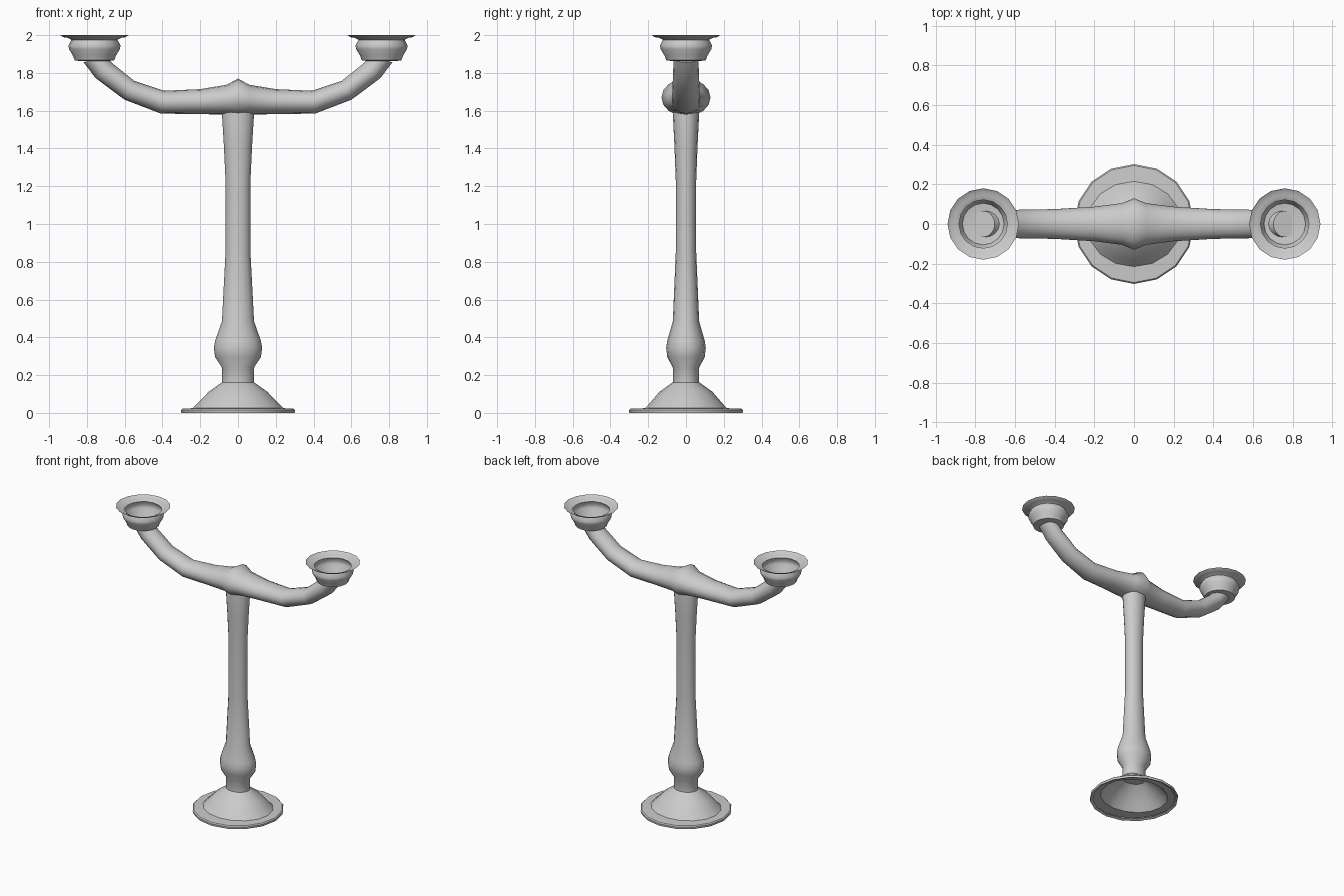
import bpy, bmesh, math
from mathutils import Vector

if "Cube" in bpy.data.objects:
    bpy.data.objects.remove(bpy.data.objects["Cube"])

SIDES = 16


def loft(name, rings, cap_start=False, cap_end=False, mirror=False):
    """Skin elliptical rings given as (centre, axis_u, axis_v)."""
    bm = bmesh.new()
    loops = []
    for c, u, v in rings:
        loops.append([bm.verts.new(Vector(c)
                      + Vector(u) * math.cos(2 * math.pi * i / SIDES)
                      + Vector(v) * math.sin(2 * math.pi * i / SIDES))
                      for i in range(SIDES)])
    for a, b in zip(loops, loops[1:]):
        for i in range(SIDES):
            j = (i + 1) % SIDES
            bm.faces.new((a[i], a[j], b[j], b[i]))
    if cap_start:
        bm.faces.new(loops[0][::-1])
    if cap_end:
        bm.faces.new(loops[-1])
    bmesh.ops.recalc_face_normals(bm, faces=bm.faces)
    mesh = bpy.data.meshes.new(name)
    bm.to_mesh(mesh)
    bm.free()
    obj = bpy.data.objects.new(name, mesh)
    bpy.context.collection.objects.link(obj)
    if mirror:
        mod = obj.modifiers.new("mirror", 'MIRROR')
        mod.use_clip = True
    bpy.ops.object.select_all(action='DESELECT')
    obj.select_set(True)
    bpy.context.view_layer.objects.active = obj
    bpy.ops.object.shade_smooth_by_angle(angle=math.radians(40))
    return obj


def upright(profile, x=0):
    """Horizontal rings from (x radius, y radius, height)."""
    return [((x, 0, z), (rx, 0, 0), (0, ry, 0)) for rx, ry, z in profile]


# Flared hollow foot, oval at the neck and round at the rim
loft("foot", upright([(0.3, 0.3, 0.005), (0.302, 0.302, 0.015), (0.295, 0.295, 0.022),
                      (0.24, 0.215, 0.025), (0.205, 0.185, 0.06),
                      (0.155, 0.14, 0.112), (0.085, 0.07, 0.162)]))
loft("foot_rim", upright([(0.28, 0.28, 0.008), (0.3, 0.3, 0.0), (0.302, 0.302, 0.015)]))

# Oval stem with a knob near the bottom
stem = [(0.085, 0.16), (0.085, 0.24), (0.121, 0.295), (0.128, 0.345), (0.12, 0.385),
        (0.085, 0.485), (0.066, 0.85), (0.066, 1.23), (0.075, 1.42), (0.086, 1.6), (0.08, 1.65)]
loft("stem", upright([(r, r * 0.82, z) for r, z in stem]), cap_start=True, cap_end=True)

# Upswept arms: x, z, tilt in degrees, radius in the bend plane, radius along y
arm = [(0, 1.67, 0, 0.1, 0.13), (0.06, 1.658, 0, 0.079, 0.105), (0.2, 1.648, 0, 0.066, 0.087),
       (0.4, 1.645, 8, 0.061, 0.075), (0.575, 1.708, 28, 0.056, 0.072),
       (0.71, 1.812, 47, 0.059, 0.068), (0.76, 1.872, 75, 0.06, 0.066)]
rings = []
for x, z, tilt, r, ry in arm:
    t = math.radians(tilt)
    rings.append(((x, 0, z), (-r * math.sin(t), 0, r * math.cos(t)), (0, ry, 0)))
loft("arms", rings, cap_end=True, mirror=True)

# Candle cups: rounded bowl, pinched neck and wide lip
cup = [(0.07, 1.862), (0.105, 1.867), (0.113, 1.89), (0.134, 1.925), (0.138, 1.945),
       (0.122, 1.975), (0.145, 1.987), (0.165, 1.989), (0.18, 2.0)]
loft("candle_cups", upright([(r, r, z) for r, z in cup], 0.76), cap_start=True, mirror=True)
